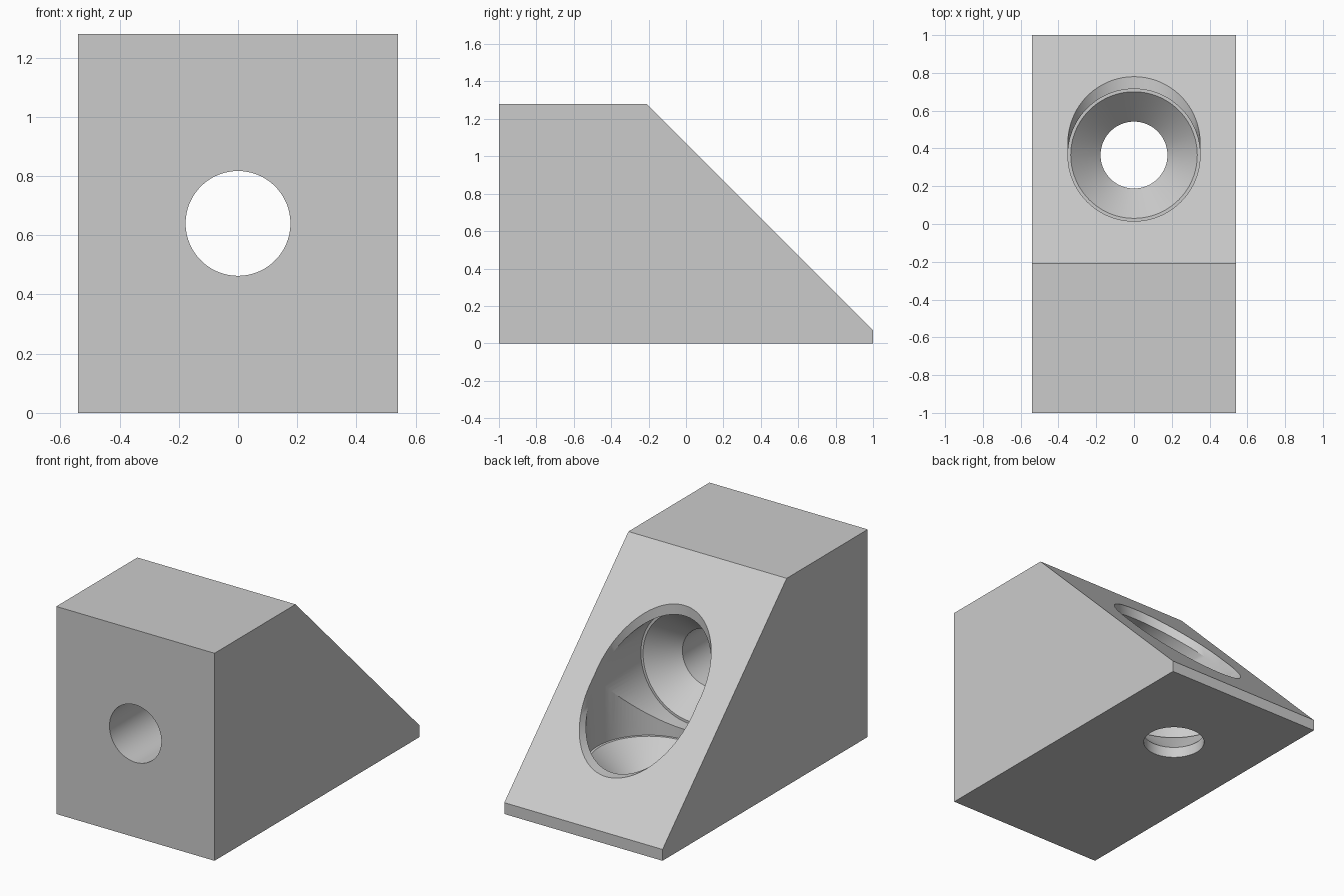
import bpy, bmesh, math
from mathutils import Matrix, Vector

cube = bpy.data.objects.get("Cube")
if cube:
    bpy.data.objects.remove(cube, do_unlink=True)

WIDTH, HEIGHT, LIP = 1.08, 1.28, 0.07
HOLE_Y, HOLE_Z = 0.365, 0.64
HOLE_R, SINK_R, BORE_R = 0.177, 0.335, 0.35

grey = bpy.data.materials.new("light grey")
grey.use_nodes = True
colour = (0.6, 0.6, 0.6, 1)
grey.diffuse_color = colour
grey.node_tree.nodes["Principled BSDF"].inputs["Base Color"].default_value = colour


def make_object(name, bm):
    bmesh.ops.recalc_face_normals(bm, faces=bm.faces)
    mesh = bpy.data.meshes.new(name)
    bm.to_mesh(mesh)
    bm.free()
    mesh.materials.append(grey)
    obj = bpy.data.objects.new(name, mesh)
    bpy.context.collection.objects.link(obj)
    return obj


def wedge():
    """Side profile with a sloping back, extruded across the width."""
    profile = [(-1, 0), (1, 0), (1, LIP), (LIP - HEIGHT + 1, HEIGHT), (-1, HEIGHT)]
    bm = bmesh.new()
    face = bm.faces.new([bm.verts.new((-WIDTH / 2, y, z)) for y, z in profile])
    out = bmesh.ops.extrude_face_region(bm, geom=[face])
    moved = [v for v in out["geom"] if isinstance(v, bmesh.types.BMVert)]
    bmesh.ops.translate(bm, verts=moved, vec=(WIDTH, 0, 0))
    return make_object("wedge_block", bm)


def screw_hole(name, start, sink, end, matrix):
    """Lathed cutter: through hole, countersink, small ledge, wide bore."""
    profile = [(0, start), (HOLE_R, start), (HOLE_R, sink - (SINK_R - HOLE_R)),
               (SINK_R, sink), (BORE_R, sink), (BORE_R, end), (0, end)]
    bm = bmesh.new()
    verts = [bm.verts.new((r, 0, h)) for r, h in profile]
    edges = [bm.edges.new(pair) for pair in zip(verts, verts[1:])]
    bmesh.ops.spin(bm, geom=verts + edges, cent=(0, 0, 0), axis=(0, 0, 1),
                   angle=math.tau, steps=96)
    bmesh.ops.remove_doubles(bm, verts=bm.verts, dist=1e-5)
    bm.transform(matrix)
    cutter = make_object(name, bm)
    cutter.hide_render = True
    return cutter


block = wedge()

# One hole down through the base, one forward through the upright face
cutters = [
    screw_hole("base_hole_cutter", -0.2, 0.225, 1.6,
               Matrix.Translation((0, HOLE_Y, 0))),
    screw_hole("front_hole_cutter", -1.2, -0.06, 1.3,
               Matrix.Translation((0, 0, HOLE_Z)) @ Matrix.Rotation(-math.pi / 2, 4, "X")),
]

bpy.ops.object.select_all(action="DESELECT")
block.select_set(True)
bpy.context.view_layer.objects.active = block
for cutter in cutters:
    mod = block.modifiers.new(cutter.name, "BOOLEAN")
    mod.operation = "DIFFERENCE"
    mod.solver = "EXACT"
    mod.object = cutter
    bpy.ops.object.modifier_apply(modifier=mod.name)
    bpy.data.objects.remove(cutter, do_unlink=True)

bpy.ops.object.shade_smooth_by_angle(angle=math.radians(25))
